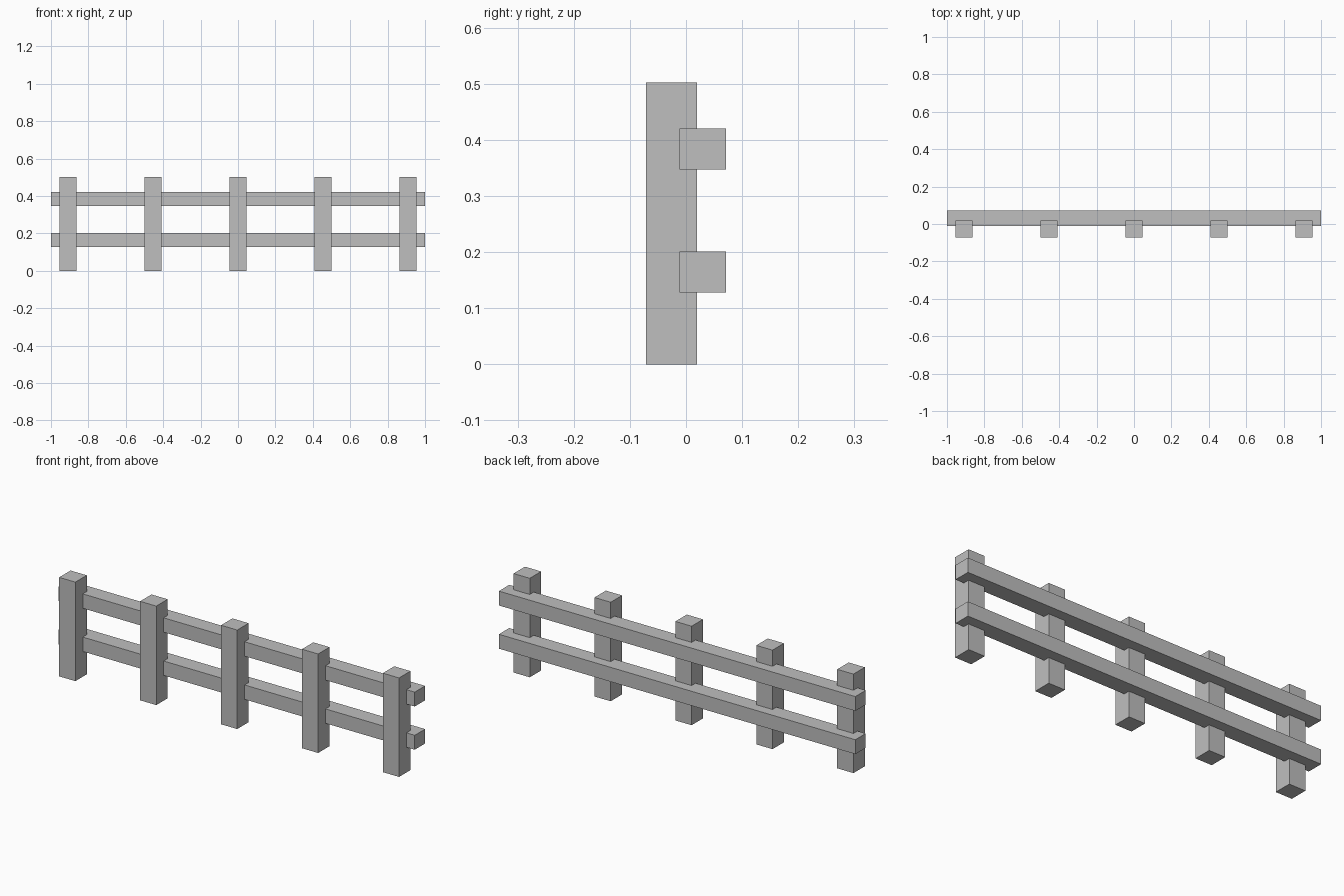
import bpy

cube = bpy.data.objects.get("Cube")
if cube:
    bpy.data.objects.remove(cube, do_unlink=True)

# Single plain grey for the whole fence
grey = bpy.data.materials.new("fence_grey")
grey.use_nodes = True
colour = (0.52, 0.52, 0.52, 1)
grey.diffuse_color = colour
grey.node_tree.nodes["Principled BSDF"].inputs["Base Color"].default_value = colour


def box(name, low, high):
    """Box spanning two opposite corners."""
    centre = [(a + b) / 2 for a, b in zip(low, high)]
    bpy.ops.mesh.primitive_cube_add(size=1, location=centre)
    obj = bpy.context.object
    obj.name = name
    obj.scale = [b - a for a, b in zip(low, high)]
    bpy.ops.object.transform_apply(location=False, rotation=False, scale=True)
    obj.data.materials.append(grey)
    return obj


# Five square posts along the front
HALF_POST = 0.0455
SPACING = 0.454
for i in range(5):
    x = (i - 2) * SPACING
    box(f"post_{i + 1}", (x - HALF_POST, -0.071, 0), (x + HALF_POST, 0.02, 0.502))

# Two long rails let into the backs of the posts
for name, bottom in (("lower_rail", 0.128), ("upper_rail", 0.347)):
    box(name, (-1, -0.012, bottom), (1, 0.071, bottom + 0.073))
